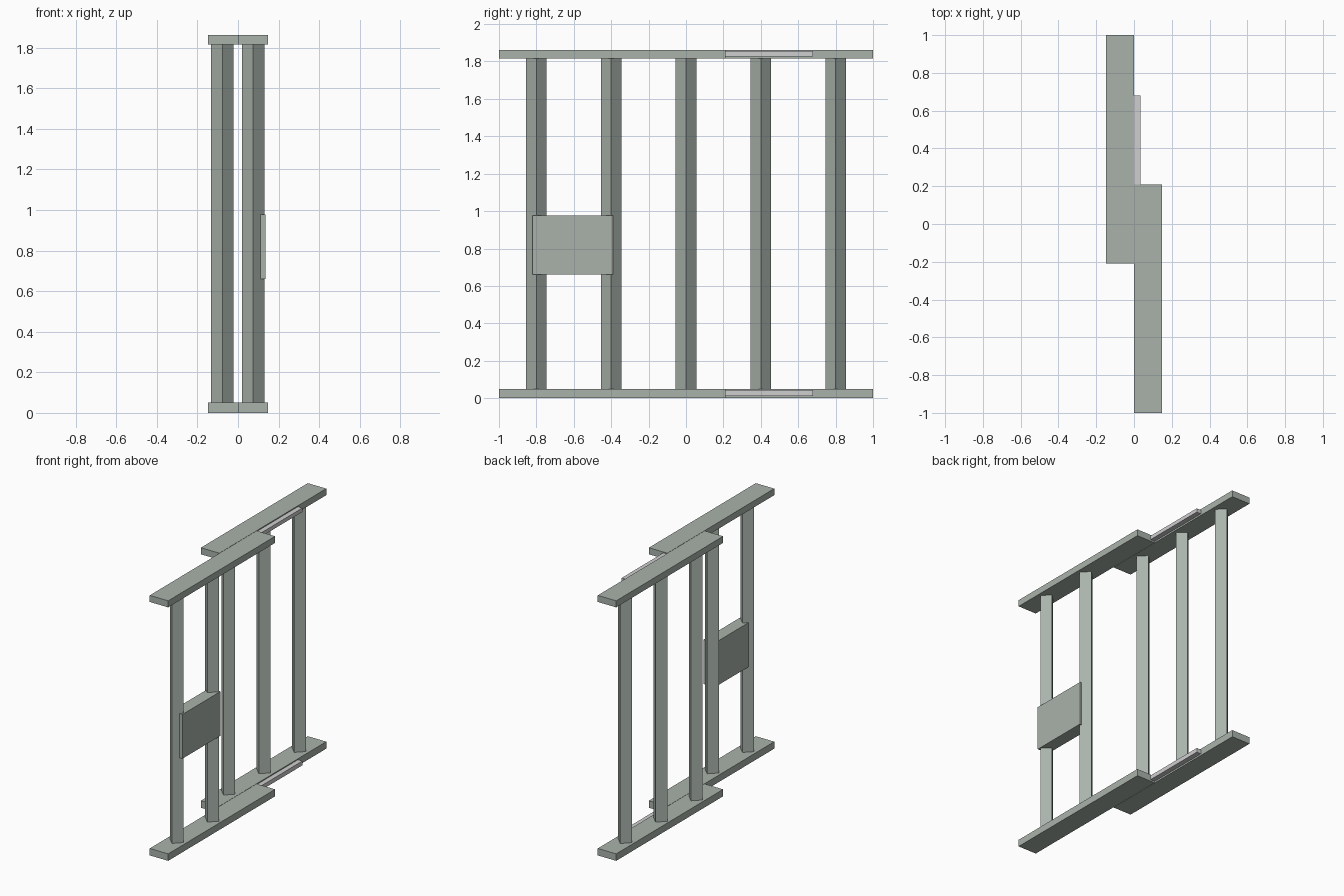
import bpy
import math

if "Cube" in bpy.data.objects:
    bpy.data.objects.remove(bpy.data.objects["Cube"])


def material(name, rgb):
    m = bpy.data.materials.new(name)
    m.diffuse_color = (*rgb, 1.0)
    m.use_nodes = True
    m.node_tree.nodes["Principled BSDF"].inputs["Base Color"].default_value = m.diffuse_color
    return m


STEEL = material("grey green steel", (0.40, 0.45, 0.41))
PALE = material("pale grey", (0.63, 0.62, 0.63))


def box(name, x, y, z, mat):
    """Box given by (min, max) pairs on each axis."""
    bpy.ops.mesh.primitive_cube_add(
        size=1, location=[(a + b) / 2 for a, b in (x, y, z)])
    o = bpy.context.object
    o.scale = [b - a for a, b in (x, y, z)]
    bpy.ops.object.transform_apply(location=False, rotation=False, scale=True)
    o.name = name
    o.data.materials.append(mat)


def bar(name, x, y):
    """Square upright set diagonally between the rails."""
    bpy.ops.mesh.primitive_cylinder_add(
        vertices=4, radius=0.055, depth=1.77, location=(x, y, 0.932))
    o = bpy.context.object
    o.name = name
    o.data.materials.append(STEEL)


# Top and bottom rails of both sliding panels, with the pale slide strips
for level, z0, z1 in (("bottom", 0.0, 0.05), ("top", 1.815, 1.862)):
    box(f"rear_panel_{level}_rail", (-0.147, -0.001), (-0.21, 1.0), (z0, z1), STEEL)
    box(f"front_panel_{level}_rail", (0.001, 0.147), (-1.0, 0.21), (z0, z1), STEEL)
    box(f"{level}_slide_strip", (-0.003, 0.034), (0.20, 0.68),
        (z0 + 0.012, z1 - 0.007), PALE)

# Upright bars
for i, y in enumerate((0.0, 0.4, 0.8)):
    bar(f"rear_panel_bar_{i + 1}", -0.077, y)
for i, y in enumerate((-0.8, -0.4)):
    bar(f"front_panel_bar_{i + 1}", 0.075, y)

# Lock box between the two front panel bars
box("lock_box", (0.046, 0.135), (-0.82, -0.39), (0.66, 0.977), STEEL)
